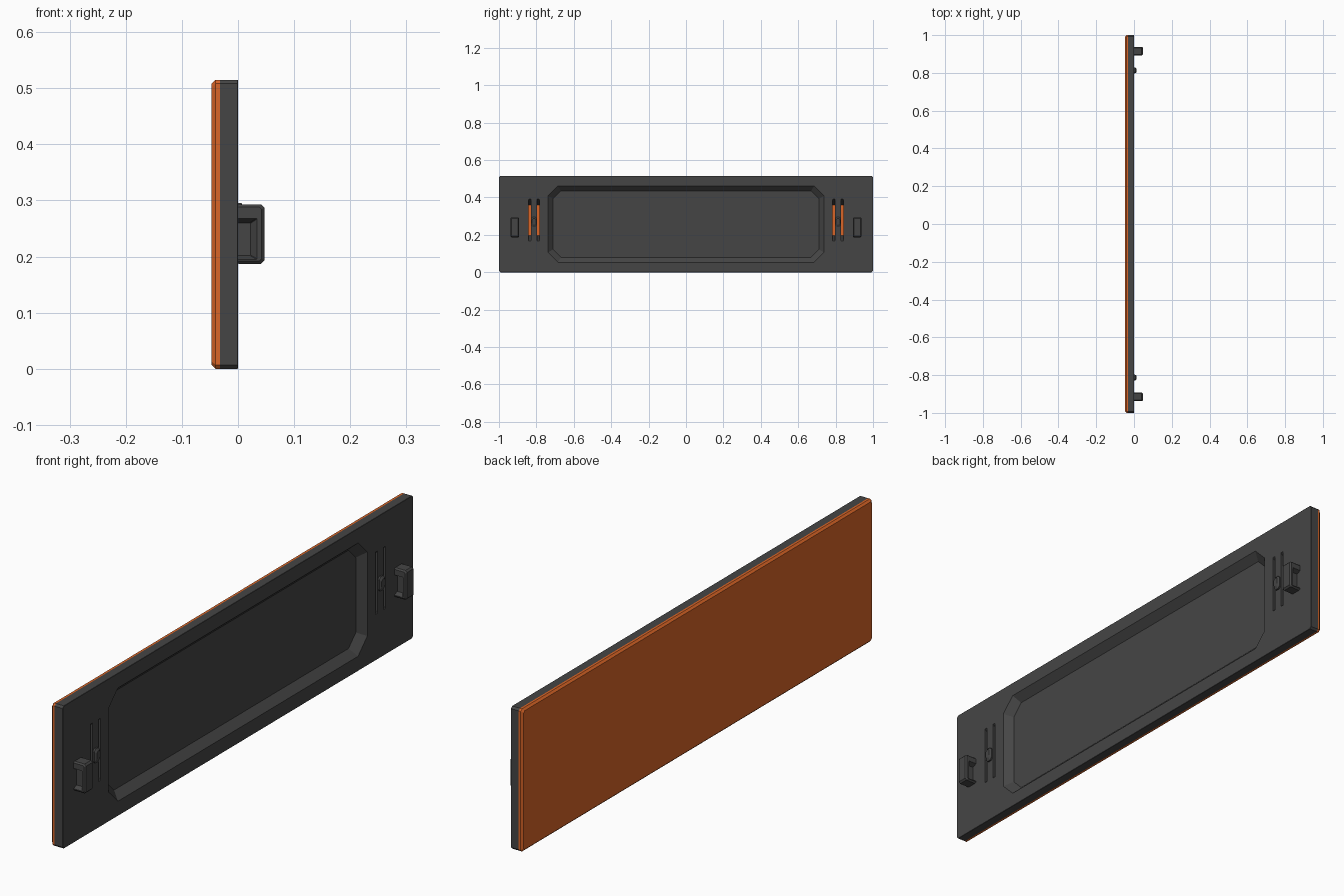
import bpy, bmesh

if "Cube" in bpy.data.objects:
    bpy.data.objects.remove(bpy.data.objects["Cube"])


def material(name, rgb):
    m = bpy.data.materials.new(name)
    m.diffuse_color = (*rgb, 1)
    m.use_nodes = True
    m.node_tree.nodes["Principled BSDF"].inputs["Base Color"].default_value = m.diffuse_color
    return m


charcoal = material("charcoal", (0.06, 0.06, 0.06))
orange = material("orange", (0.70, 0.13, 0.02))


def ring(depth, a0, a1, b0, b1, c, axis="x"):
    """Chamfered rectangle: (a, b) = (y, z) for axis x, (x, z) for axis y."""
    pts = [(a0 + c, b0), (a1 - c, b0), (a1, b0 + c), (a1, b1 - c),
           (a1 - c, b1), (a0 + c, b1), (a0, b1 - c), (a0, b0 + c)]
    return [(depth, a, b) if axis == "x" else (a, depth, b) for a, b in pts]


def loft(name, stacks, mat, mirror=False):
    """Skin each stack of rings into a closed solid."""
    bm = bmesh.new()
    for rings in stacks:
        rows = [[bm.verts.new(p) for p in r] for r in rings]
        for r0, r1 in zip(rows, rows[1:]):
            for i in range(8):
                j = (i + 1) % 8
                bm.faces.new((r0[i], r0[j], r1[j], r1[i]))
        bm.faces.new(rows[0])
        bm.faces.new(rows[-1])
    bmesh.ops.recalc_face_normals(bm, faces=bm.faces[:])
    me = bpy.data.meshes.new(name)
    bm.to_mesh(me)
    bm.free()
    me.materials.append(mat)
    ob = bpy.data.objects.new(name, me)
    bpy.context.collection.objects.link(ob)
    if mirror:
        mod = ob.modifiers.new("mirror", "MIRROR")
        mod.use_axis = (False, True, False)
        mod.use_clip = False
        mod.use_mirror_merge = False
    return ob


H = 0.515      # panel height
SEAM = -0.032  # where the cover meets the backing plate

# Orange cover with a chamfered outer rim
loft("front_cover", [[
    ring(-0.047, -0.993, 0.993, 0.007, H - 0.007, 0.006),
    ring(-0.040, -1, 1, 0, H, 0.007),
    ring(SEAM, -1, 1, 0, H, 0.007)]], orange)

# Backing plate with a slope-sided shallow tray
plate = loft("backing_plate", [[
    ring(SEAM, -1, 1, 0, H, 0.007),
    ring(-0.001, -1, 1, 0, H, 0.007),
    ring(0, -0.999, 0.999, 0.001, H - 0.001, 0.007),
    ring(0, -0.738, 0.738, 0.053, 0.462, 0.053),
    ring(-0.027, -0.711, 0.711, 0.08, 0.435, 0.042)]], charcoal)

# Pairs of slots through the plate, with sloped ends
slots = loft("slot_cutter", [[
    ring(0.010, y - 0.006, y + 0.006, 0.157, 0.400, 0.001),
    ring(-0.036, y - 0.006, y + 0.006, 0.199, 0.357, 0.001)]
    for y in (0.790, 0.835)], charcoal, mirror=True)
slots.hide_render = True
slots.display_type = "WIRE"
cut = plate.modifiers.new("slots", "BOOLEAN")
cut.operation = "DIFFERENCE"
cut.solver = "EXACT"
cut.object = slots

# Small catch nub on the tongue between each pair of slots
loft("catch_nub", [[
    ring(-0.004, 0.798, 0.828, 0.243, 0.295, 0.008),
    ring(0.006, 0.798, 0.828, 0.243, 0.295, 0.008),
    ring(0.012, 0.803, 0.823, 0.255, 0.287, 0.006)]], charcoal, mirror=True)

# Mounting lugs with sloped pockets on both sides
Y, HALF = 0.915, 0.023
half = [
    (0.006, -0.003, 0.022, 0.202, 0.260, 0.001),
    (HALF, -0.003, 0.034, 0.195, 0.268, 0.001),
    (HALF, -0.005, 0.042, 0.192, 0.288, 0.004),
    (HALF - 0.005, -0.005, 0.047, 0.187, 0.293, 0.006)]
lug = [ring(Y - d, *r, axis="y") for d, *r in half]
lug += [ring(Y + d, *r, axis="y") for d, *r in reversed(half)]
loft("mounting_lug", [lug], charcoal, mirror=True)
